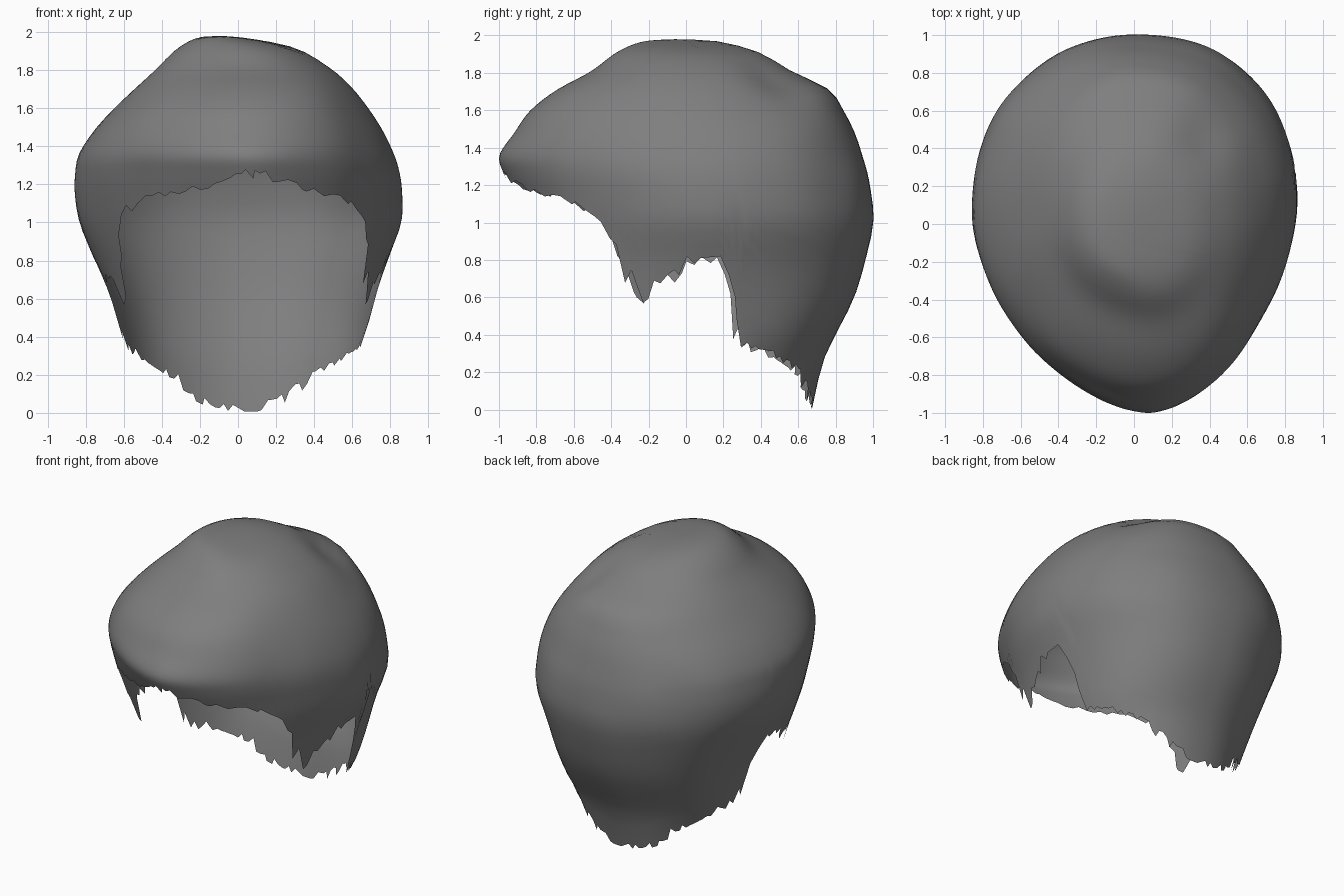
import bpy, bmesh, math, random
from mathutils import Vector, noise

if "Cube" in bpy.data.objects:
    bpy.data.objects.remove(bpy.data.objects["Cube"])

random.seed(4)

# Level sections of the hair shell:
# z, left x, right x, front y, back y, centre y, front pointedness
LEVELS = [
    (1.98, -0.09, -0.09, -0.06, -0.06, -0.06, 1.0),
    (1.968, -0.21, 0.05, -0.23, 0.17, -0.03, 1.0),
    (1.91, -0.32, 0.31, -0.37, 0.39, 0.0, 1.0),
    (1.81, -0.43, 0.48, -0.51, 0.56, 0.02, 1.0),
    (1.71, -0.54, 0.59, -0.69, 0.76, 0.03, 1.0),
    (1.60, -0.65, 0.68, -0.83, 0.84, 0.04, 1.03),
    (1.48, -0.76, 0.76, -0.92, 0.90, 0.05, 1.08),
    (1.36, -0.84, 0.82, -1.0, 0.94, 0.05, 1.16),
    (1.26, -0.86, 0.85, -0.975, 0.97, 0.06, 1.17),
    (1.15, -0.86, 0.86, -0.92, 0.99, 0.08, 1.16),
    (1.00, -0.83, 0.85, -0.83, 1.0, 0.10, 1.10),
    (0.80, -0.75, 0.78, -0.73, 0.96, 0.10, 1.0),
    (0.60, -0.67, 0.73, -0.66, 0.90, 0.10, 0.92),
    (0.40, -0.62, 0.68, -0.66, 0.80, 0.10, 0.92),
    (0.25, -0.58, 0.62, -0.66, 0.73, 0.10, 0.92),
    (0.00, -0.52, 0.56, -0.66, 0.67, 0.10, 0.92),
]
# Hem height by angle: 0 is the forehead, 180 the nape; then raggedness
HEM = [
    (0, 1.27, 0.04), (13, 1.23, 0.04), (22, 1.18, 0.02), (38, 1.15, 0.04),
    (48, 1.10, 0.06), (53, 0.98, 0.10), (57, 0.81, 0.12), (62, 0.67, 0.12),
    (66, 0.58, 0.12), (69, 0.68, 0.08), (78, 0.73, 0.08), (84, 0.80, 0.04),
    (94, 0.81, 0.02), (98, 0.70, 0.05), (101, 0.44, 0.08), (107, 0.35, 0.05),
    (129, 0.27, 0.02), (145, 0.19, 0.04), (160, 0.09, 0.04), (180, 0.04, 0.04),
]
COLUMNS, ROWS = 144, 30


def table(rows, key):
    """Linear lookup in rows sorted by their first value."""
    for a, b in zip(rows, rows[1:]):
        if key <= b[0]:
            f = (key - a[0]) / (b[0] - a[0])
            return [p + (q - p) * f for p, q in zip(a, b)]
    return rows[-1]


def level_at(u):
    """Smooth section at fractional level index u."""
    i = min(int(u), len(LEVELS) - 2)
    f = u - i
    p = [LEVELS[max(0, min(len(LEVELS) - 1, i + k))] for k in (-1, 0, 1, 2)]
    return [b + 0.5 * f * (c - a + f * (2*a - 5*b + 4*c - d + f * (3*(b - c) + d - a)))
            for a, b, c, d in zip(*p)]


def index_of(z):
    """Level index whose height is z."""
    for i, (a, b) in enumerate(zip(LEVELS, LEVELS[1:])):
        if z >= b[0]:
            return i + (a[0] - z) / (a[0] - b[0])
    return len(LEVELS) - 1


def surface(angle, u):
    """Point on the shell: narrowed front, fuller back on the right."""
    z, left, right, front, back, cy, point = level_at(u)
    c, s = math.cos(angle), math.sin(angle)
    if s < 0:  # fuller left temple
        point -= 0.10 * math.exp(-((z - 1.58) / 0.2) ** 2)
    power = point if c > 0 else (0.88 if s > 0 else 0.95)
    mid = (left + right) / 2
    x = mid + math.copysign(abs(s) ** power, s) * (right - left) / 2
    y = cy + ((front if c > 0 else back) - cy) * abs(c) ** power
    x += 0.09 * max(c, 0) ** 3 * min(u / 6, 1)
    p = Vector((x, y, z))
    out = Vector((x, y - cy, (z - 1.0) * 0.8)).normalized()
    swell = 0.010 * noise.noise(p * 2.6) * min(u, 1)
    # Shallow swept hollow behind the crown
    hollow = Vector((0.40, 0.50, 1.76))
    swell -= 0.045 * math.exp(-((p - hollow).length / 0.18) ** 2)
    return p + out * swell


# Hair shell
bm = bmesh.new()
apex = bm.verts.new(surface(0, 0))
grid = []
for i in range(COLUMNS):
    angle = 2 * math.pi * (i + 0.5) / COLUMNS
    degrees = math.degrees(angle)
    _, hem, rag = table(HEM, min(degrees, 360 - degrees))
    full = index_of(hem)
    column = [bm.verts.new(surface(angle, full * r / ROWS)) for r in range(1, ROWS)]
    # Ragged hair tips
    tip = max(0.0, hem - rag * random.uniform(-0.6, 1.0))
    twist = random.uniform(-0.012, 0.012)
    column.append(bm.verts.new(surface(angle + twist, max(index_of(tip), full * (ROWS - 0.7) / ROWS))))
    grid.append(column)
for i in range(COLUMNS):
    a, b = grid[i], grid[(i + 1) % COLUMNS]
    bm.faces.new((apex, a[0], b[0]))
    for r in range(ROWS - 1):
        bm.faces.new((a[r], a[r + 1], b[r + 1], b[r]))
bmesh.ops.recalc_face_normals(bm, faces=bm.faces)
if sum(f.normal.dot(f.calc_center_median() - Vector((0, 0, 0.9))) for f in bm.faces) < 0:
    bmesh.ops.reverse_faces(bm, faces=bm.faces)
for f in bm.faces:
    f.smooth = True
mesh = bpy.data.meshes.new("hair_shell")
bm.to_mesh(mesh)
bm.free()
hair = bpy.data.objects.new("hair_shell", mesh)
bpy.context.collection.objects.link(hair)

grey = bpy.data.materials.new("hair_grey")
grey.diffuse_color = (0.21, 0.21, 0.21, 1)
grey.use_nodes = True
grey.node_tree.nodes["Principled BSDF"].inputs["Base Color"].default_value = grey.diffuse_color
mesh.materials.append(grey)
